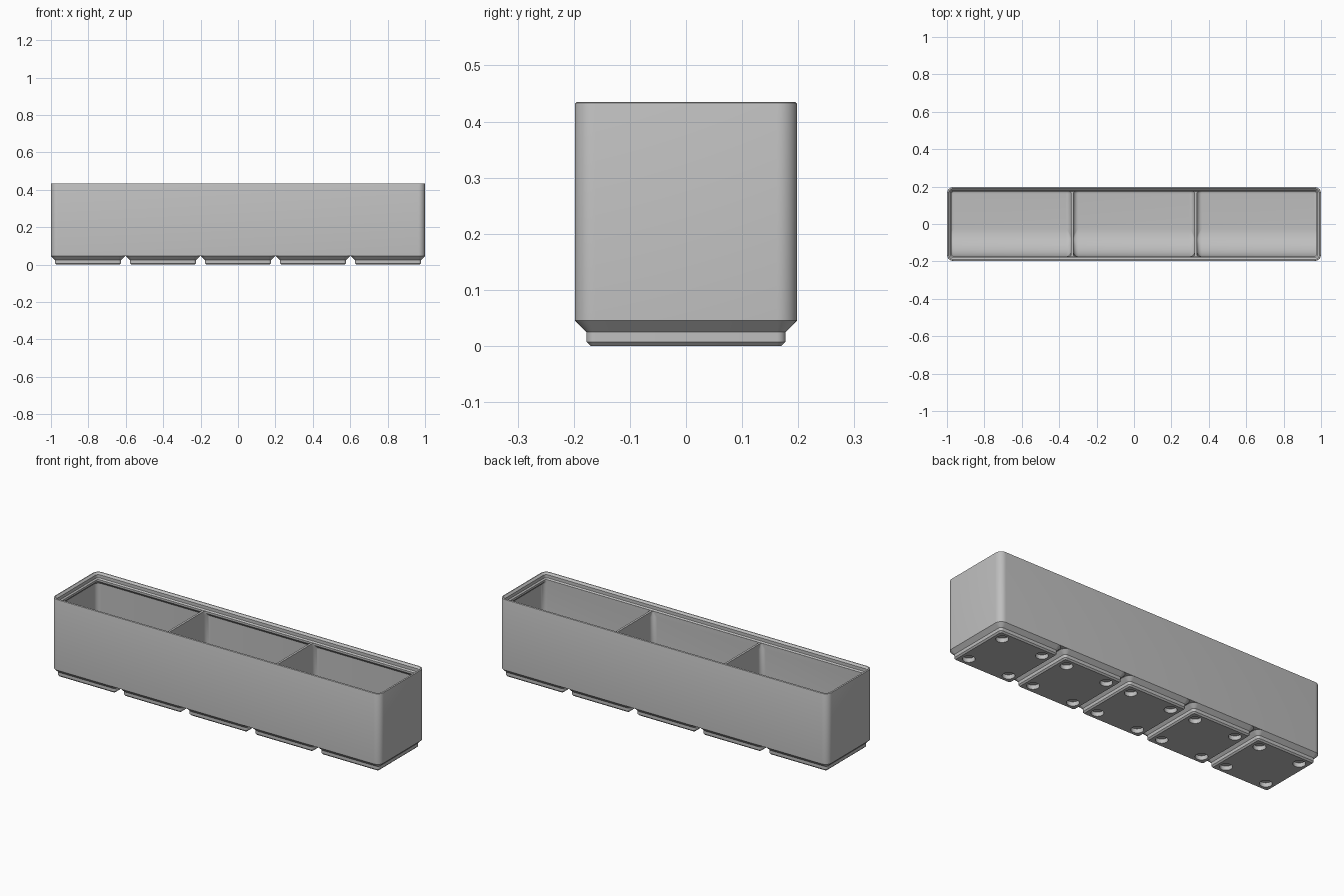
import bpy, bmesh, math

old = bpy.data.objects.get("Cube")
if old:
    bpy.data.objects.remove(old, do_unlink=True)

HX, HY, TOP = 1.0, 0.198, 0.435      # half length, half depth, rim height
BASE, FLOOR = 0.0455, 0.067          # top of the feet, inner floor
WALL, LIP = 0.0091, 0.0252           # wall thickness, rim overhang
PITCH, CELL = 0.401, 0.198           # foot spacing, foot half width
CORNER, FILLET, SCOOP = 0.0358, 0.027, 0.15

grey = bpy.data.materials.new("grey plastic")
grey.use_nodes = True
colour = (0.52, 0.52, 0.52, 1)
grey.diffuse_color = colour
bsdf = grey.node_tree.nodes["Principled BSDF"]
bsdf.inputs["Base Color"].default_value = colour


def rounded_rect(x0, x1, y0, y1, r, steps=8):
    """Outline of a rectangle with round corners, counter-clockwise."""
    centres = [(x1 - r, y1 - r), (x0 + r, y1 - r), (x0 + r, y0 + r), (x1 - r, y0 + r)]
    points = []
    for k, (cx, cy) in enumerate(centres):
        for s in range(steps + 1):
            a = (k + s / steps) * math.pi / 2
            points.append((cx + r * math.cos(a), cy + r * math.sin(a)))
    return points


def loft(name, sections):
    """Closed solid through (z, outline) sections from bottom to top."""
    bm = bmesh.new()
    rings = [[bm.verts.new((x, y, z)) for x, y in pts] for z, pts in sections]
    n = len(rings[0])
    for low, high in zip(rings, rings[1:]):
        for i in range(n):
            j = (i + 1) % n
            bm.faces.new((low[i], low[j], high[j], high[i]))
    bm.faces.new(rings[0][::-1])
    bm.faces.new(rings[-1])
    bmesh.ops.recalc_face_normals(bm, faces=bm.faces)
    mesh = bpy.data.meshes.new(name)
    bm.to_mesh(mesh)
    bm.free()
    mesh.materials.append(grey)
    ob = bpy.data.objects.new(name, mesh)
    bpy.context.collection.objects.link(ob)
    return ob


def inset_loft(name, hx, hy, profile, cx=0):
    """Loft from (z, inset, corner radius) steps."""
    return loft(name, [(z, rounded_rect(cx - hx + i, cx + hx - i, -hy + i, hy - i, r))
                       for z, i, r in profile])


def cut(ob, cutters):
    """Subtract the cutters, bake the result and remove them."""
    for c in cutters:
        mod = ob.modifiers.new("cut", 'BOOLEAN')
        mod.operation, mod.solver, mod.object = 'DIFFERENCE', 'EXACT', c
        c.hide_render = True
    graph = bpy.context.evaluated_depsgraph_get()
    mesh = bpy.data.meshes.new_from_object(ob.evaluated_get(graph))
    ob.modifiers.clear()
    ob.data = mesh
    for c in cutters:
        bpy.data.objects.remove(c, do_unlink=True)


def smooth(ob):
    bpy.ops.object.select_all(action='DESELECT')
    ob.select_set(True)
    bpy.context.view_layer.objects.active = ob
    bpy.ops.object.shade_smooth_by_angle(angle=math.radians(25))


# Outer body with a softened rim
body = inset_loft("bin_body", HX, HY, [
    (BASE, 0, CORNER), (TOP - 0.005, 0, CORNER), (TOP - 0.002, 0.001, CORNER - 0.001),
    (TOP, 0.004, CORNER - 0.004)])

# Stepped stacking rim
rim_cutter = inset_loft("rim_cutter", HX, HY, [
    (0.401, 0.0248, 0.011), (0.4077, 0.0181, 0.0177),
    (0.425, 0.0181, 0.0177), (0.445, -0.0019, 0.0377)])


def wall_inset(z):
    """Wall thickness, growing at 45 degrees under the rim."""
    return WALL + min(max(z - 0.374, 0), LIP - WALL)


def rounding(h, r):
    """Inset of a quarter-round at height h above the floor."""
    return r - math.sqrt(max(r * r - (r - h) ** 2, 0)) if h < r else 0


# Three compartments: filleted floor and a curved scoop at the front
levels = {FLOOR + r * (1 - math.cos(math.radians(a)))
          for r in (FILLET, SCOOP) for a in range(0, 91, 10)}
levels = sorted(levels | {0.374, 0.374 + LIP - WALL, 0.415})
third = 2 * (HX - WALL) / 3
divider = 0.006
pockets = []
for k in (-1, 0, 1):
    sections = []
    for z in levels:
        fil = rounding(z - FLOOR, FILLET)
        side = wall_inset(z)
        x0 = (-HX + side if k < 0 else (k - 0.5) * third + divider) + fil
        x1 = (HX - side if k > 0 else (k + 0.5) * third - divider) - fil
        y0 = -HY + LIP + rounding(z - FLOOR, SCOOP)
        y1 = HY - side - fil
        r = max(FILLET - fil - (side - WALL), 0.002)
        sections.append((z, rounded_rect(x0, x1, y0, y1, r)))
    pockets.append(loft("pocket_cutter", sections))
cut(body, [rim_cutter] + pockets)
smooth(body)

# Five stepped feet, each with four round magnet holes
for n in range(5):
    cx = (n - 2) * PITCH
    foot = inset_loft(f"foot_{n + 1}", CELL, CELL, [
        (0, 0.028, 0.0076), (0.0076, 0.0205, 0.0153),
        (0.025, 0.0205, 0.0153), (BASE, 0, CORNER)], cx)
    holes = []
    for sx in (-1, 1):
        for sy in (-1, 1):
            hx, hy, r = cx + sx * 0.124, sy * 0.124, 0.031
            circle = rounded_rect(hx - r, hx + r, hy - r, hy + r, r * 0.999)
            holes.append(loft("hole_cutter", [(-0.01, circle), (0.023, circle)]))
    cut(foot, holes)
    smooth(foot)
